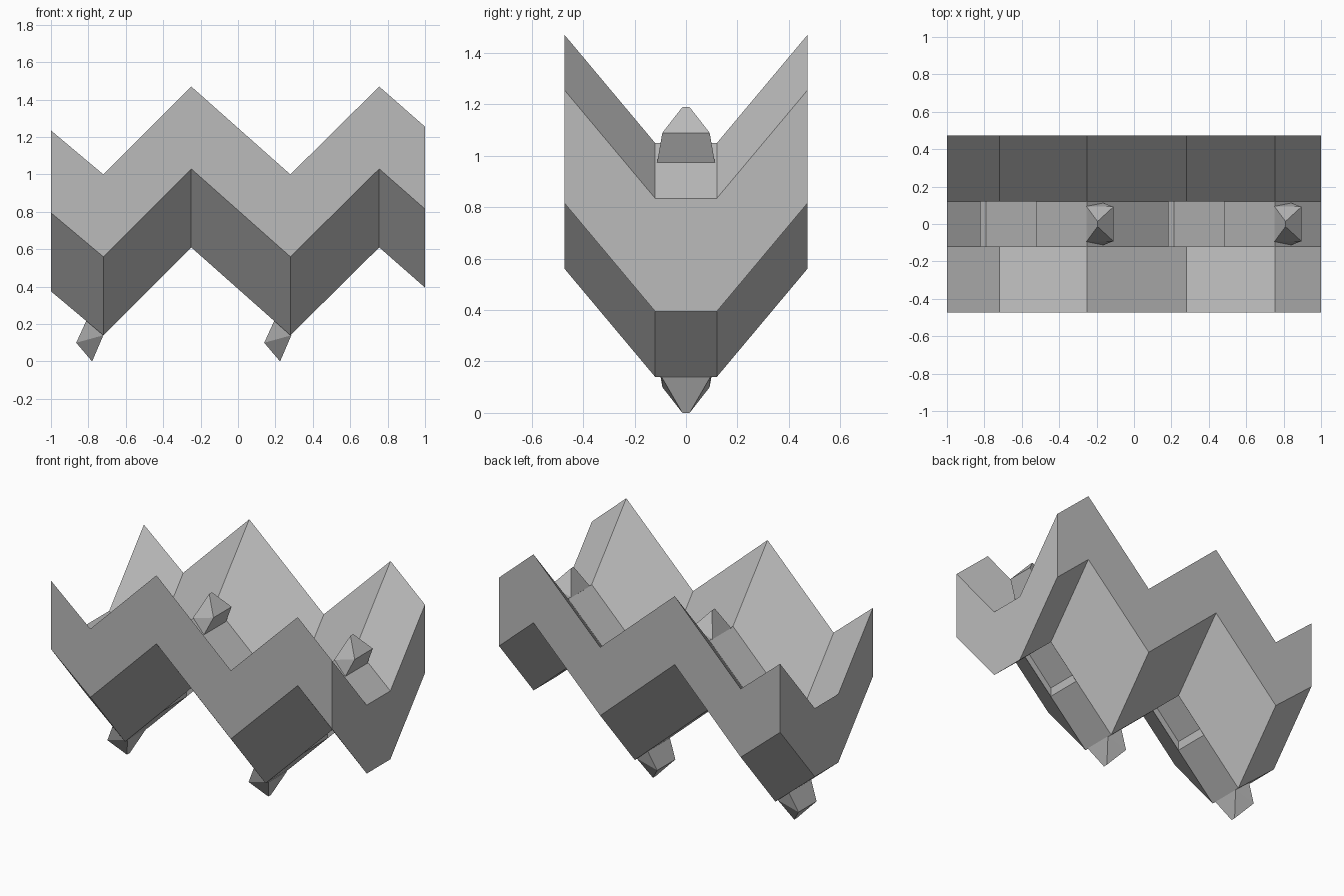
import bpy, bmesh

cube = bpy.data.objects.get("Cube")
if cube:
    bpy.data.objects.remove(cube, do_unlink=True)

grey = bpy.data.materials.new("plain grey")
grey.use_nodes = True
COLOUR = (0.5, 0.5, 0.5, 1)
grey.diffuse_color = COLOUR
grey.node_tree.nodes["Principled BSDF"].inputs["Base Color"].default_value = COLOUR

HALF, FLAT, RISE = 0.472, 0.12, 0.42   # half depth, flat centre half width, wing rise
PERIOD = 1.005                         # zigzag repeat along x
SLOPE = RISE / (HALF - FLAT)


def make_object(name, bm):
    bmesh.ops.recalc_face_normals(bm, faces=bm.faces)
    mesh = bpy.data.meshes.new(name)
    bm.to_mesh(mesh)
    bm.free()
    mesh.materials.append(grey)
    obj = bpy.data.objects.new(name, mesh)
    bpy.context.scene.collection.objects.link(obj)
    return obj


def sweep(name, profile, stations):
    """Sweep an x-z profile along y, lifting it outside the flat centre."""
    bm = bmesh.new()
    rings = []
    for y in stations:
        lift = max(0, abs(y) - FLAT) * SLOPE
        rings.append([bm.verts.new((x, y, z + lift)) for x, z in profile])
    bm.faces.new(rings[0])
    bm.faces.new(rings[-1])
    n = len(profile)
    for a, b in zip(rings, rings[1:]):
        for i in range(n):
            j = (i + 1) % n
            bm.faces.new((a[i], a[j], b[j], b[i]))
    return make_object(name, bm)


def turn(points, pivot):
    """Half turn of an x-z outline about a pivot."""
    return [(2 * pivot[0] - x, 2 * pivot[1] - z) for x, z in points]


def shift(points, dx, dz=0.0):
    return [(x + dx, z + dz) for x, z in points]


# Folded body
top = [(-1, 0.815), (-0.72, 0.58), (-0.25, 1.05), (0.28, 0.58), (0.755, 1.05), (1, 0.835)]
body = sweep("folded_body", top + shift(top[::-1], 0, -0.44), (-HALF, -FLAT, FLAT, HALF))

# Outlines of the openings, given at the outer ends of the wings
slot = [(-0.7, 0.625), (-0.52, 0.805), (-0.54, 0.825), (-0.265, 1.097)]
slot += turn(slot, (-0.4825, 1.016))
upper_socket = [(-0.185, 1.2), (-0.075, 1.13), (-0.135, 0.99), (-0.238, 1.075)]
lower_socket = turn(upper_socket, (0.015, 1.012))
upper_cell = [(-0.235, 1.39), (-0.17, 1.35), (-0.018, 1.215), (-0.018, 1.175), (-0.2, 1.24), (-0.235, 1.14)]
side_cell = [(-0.04, 1.11), (-0.018, 1.11), (-0.018, 0.87), (-0.095, 0.945)]
lower_cell = [(0.018, 1.18), (0.13, 1.08), (0.065, 0.885), (0.235, 0.79), (0.265, 0.87), (0.265, 0.63), (0.018, 0.845)]
end_cell = [(max(x, -0.965), z) for x, z in shift(lower_cell, -PERIOD)]

openings = [slot, shift(slot, PERIOD), upper_socket, shift(upper_socket, PERIOD),
            lower_socket, shift(lower_socket, -PERIOD),
            upper_cell, side_cell, lower_cell, end_cell]

# Guide grooves in the flat centre, leading into the sockets
lower_groove = [(-0.45, 0.3), (-0.45, 0.47), (-0.185, 0.74), (-0.085, 0.708), (-0.155, 0.545), (-0.155, 0.3)]
upper_groove = turn(lower_groove, (0.015, 0.595))
grooves = [lower_groove, shift(lower_groove, PERIOD), upper_groove, shift(upper_groove, -PERIOD)]

far = HALF + 0.05
cutters = [sweep("opening_cutter", p, (-far, -FLAT, FLAT, far)) for p in openings]
cutters += [sweep("groove_cutter", p, (-0.119, 0.119)) for p in grooves]
for cutter in cutters:
    cut = body.modifiers.new("cut", "BOOLEAN")
    cut.operation = "DIFFERENCE"
    cut.solver = "EXACT"
    cut.object = cutter
    cutter.hide_render = True

# Bake the cuts, then drop the cutters
bpy.context.view_layer.update()
graph = bpy.context.evaluated_depsgraph_get()
body.data = bpy.data.meshes.new_from_object(body.evaluated_get(graph))
body.modifiers.clear()
for cutter in cutters:
    bpy.data.objects.remove(cutter, do_unlink=True)

# Tapered locking pegs below the valleys and above the ridges
lower_peg = [(0.195, 0.22), (0.14, 0.1), (0.225, 0.0), (0.285, 0.14)]
upper_peg = turn(lower_peg, (0.015, 0.595))
widths = (0.113, 0.092, 0.014, 0.095)


def make_peg(name, outline):
    bm = bmesh.new()
    for (x, z), w in zip(outline, widths):
        for y in (-w, w):
            bm.verts.new((x, y, z))
    bmesh.ops.convex_hull(bm, input=bm.verts)
    make_object(name, bm)


make_peg("lower_peg_left", lower_peg)
make_peg("lower_peg_right", shift(lower_peg, -PERIOD))
make_peg("upper_peg_right", upper_peg)
make_peg("upper_peg_left", shift(upper_peg, PERIOD))
